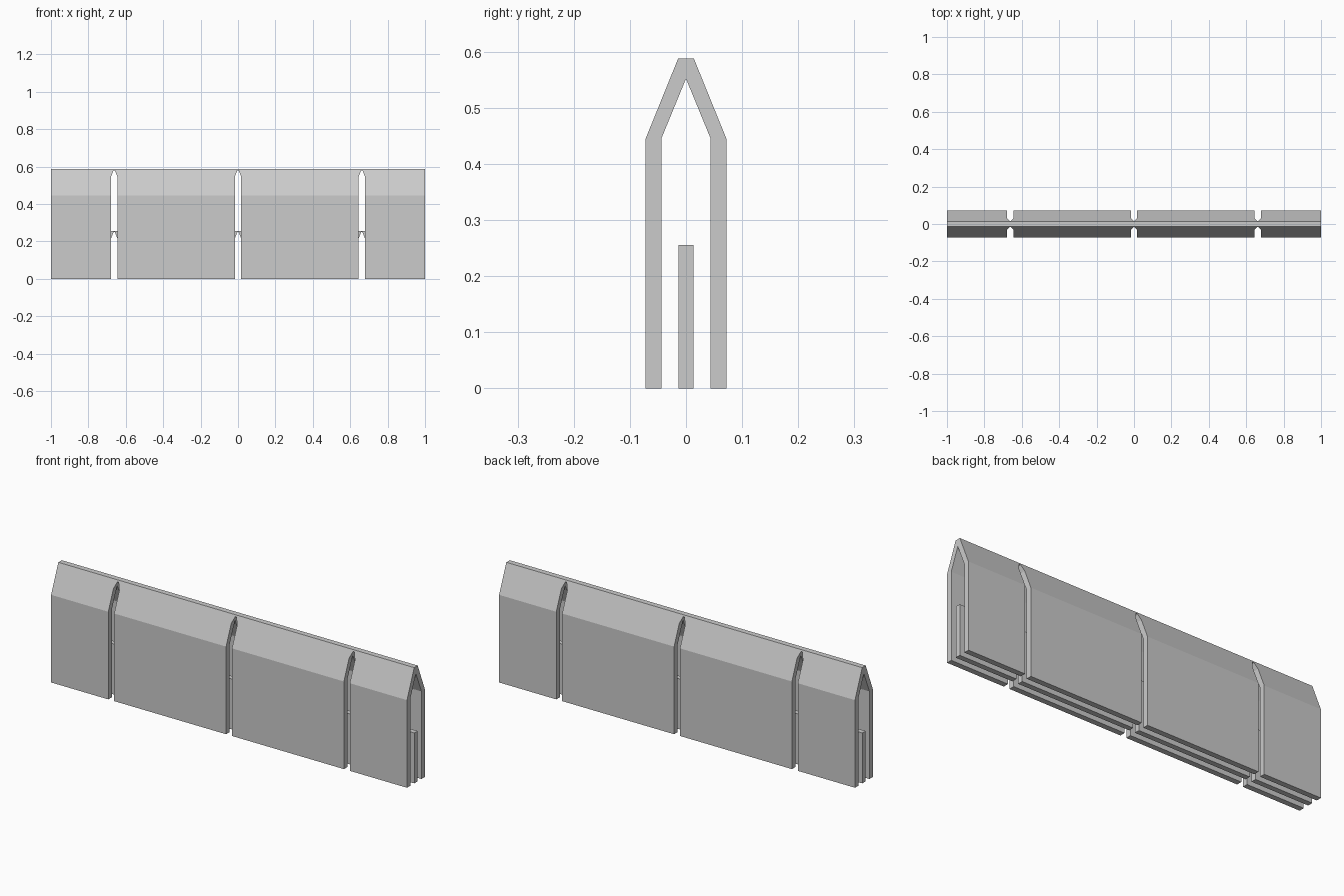
import bpy
import bmesh

cube = bpy.data.objects.get("Cube")
if cube:
    bpy.data.objects.remove(cube, do_unlink=True)

grey = bpy.data.materials.new("light_grey")
grey.use_nodes = True
grey.diffuse_color = (0.6, 0.6, 0.6, 1)
grey.node_tree.nodes["Principled BSDF"].inputs["Base Color"].default_value = grey.diffuse_color

SLOT_CENTRES = (-0.662, 0, 0.662)
SLOT_HALF = 0.0165


def mirrored(half):
    """Close a half profile by mirroring it across the vertical axis."""
    return half + [(-u, z) for u, z in reversed(half) if u]


def prisms(name, outline, place, offsets):
    """Extrude a closed outline into one prism per offset."""
    bm = bmesh.new()
    for start, vector in offsets:
        face = bm.faces.new([bm.verts.new(place(u, z, start)) for u, z in outline])
        new = bmesh.ops.extrude_face_region(bm, geom=[face])["geom"]
        verts = [v for v in new if isinstance(v, bmesh.types.BMVert)]
        bmesh.ops.translate(bm, verts=verts, vec=vector)
    bmesh.ops.recalc_face_normals(bm, faces=bm.faces)
    mesh = bpy.data.meshes.new(name)
    bm.to_mesh(mesh)
    bm.free()
    mesh.materials.append(grey)
    obj = bpy.data.objects.new(name, mesh)
    bpy.context.collection.objects.link(obj)
    return obj


def lengthwise(name, outline):
    return prisms(name, outline, lambda u, z, x: (x, u, z), [(-1, (2, 0, 0))])


def cut_slots(obj, peak):
    """Cut narrow slots with tapered tops, open at the bottom."""
    outline = mirrored([(SLOT_HALF, -0.1), (SLOT_HALF, peak - 0.033), (0.0033, peak)])
    cutter = prisms(obj.name + "_slot_cutter", outline,
                    lambda u, z, x: (x + u, -0.2, z),
                    [(x, (0, 0.4, 0)) for x in SLOT_CENTRES])
    cutter.hide_render = True
    mod = obj.modifiers.new("slots", "BOOLEAN")
    mod.object = cutter
    mod.operation = "DIFFERENCE"
    mod.solver = "EXACT"
    bpy.context.view_layer.objects.active = obj
    bpy.ops.object.modifier_apply(modifier=mod.name)
    bpy.data.objects.remove(cutter, do_unlink=True)


# Outer shell: two upright walls leaning together into a flat ridge
outer = [(0.072, 0), (0.072, 0.445), (0.014, 0.588)]
inner = [(0.044, 0), (0.044, 0.445), (0, 0.552)]
shell = lengthwise("outer_shell", mirrored(outer) + [(-u, z) for u, z in mirrored(inner)])
cut_slots(shell, 0.58)

# Low plate standing between the walls
plate = lengthwise("inner_plate", mirrored([(0.0135, 0), (0.0135, 0.256)]))
cut_slots(plate, 0.25)
